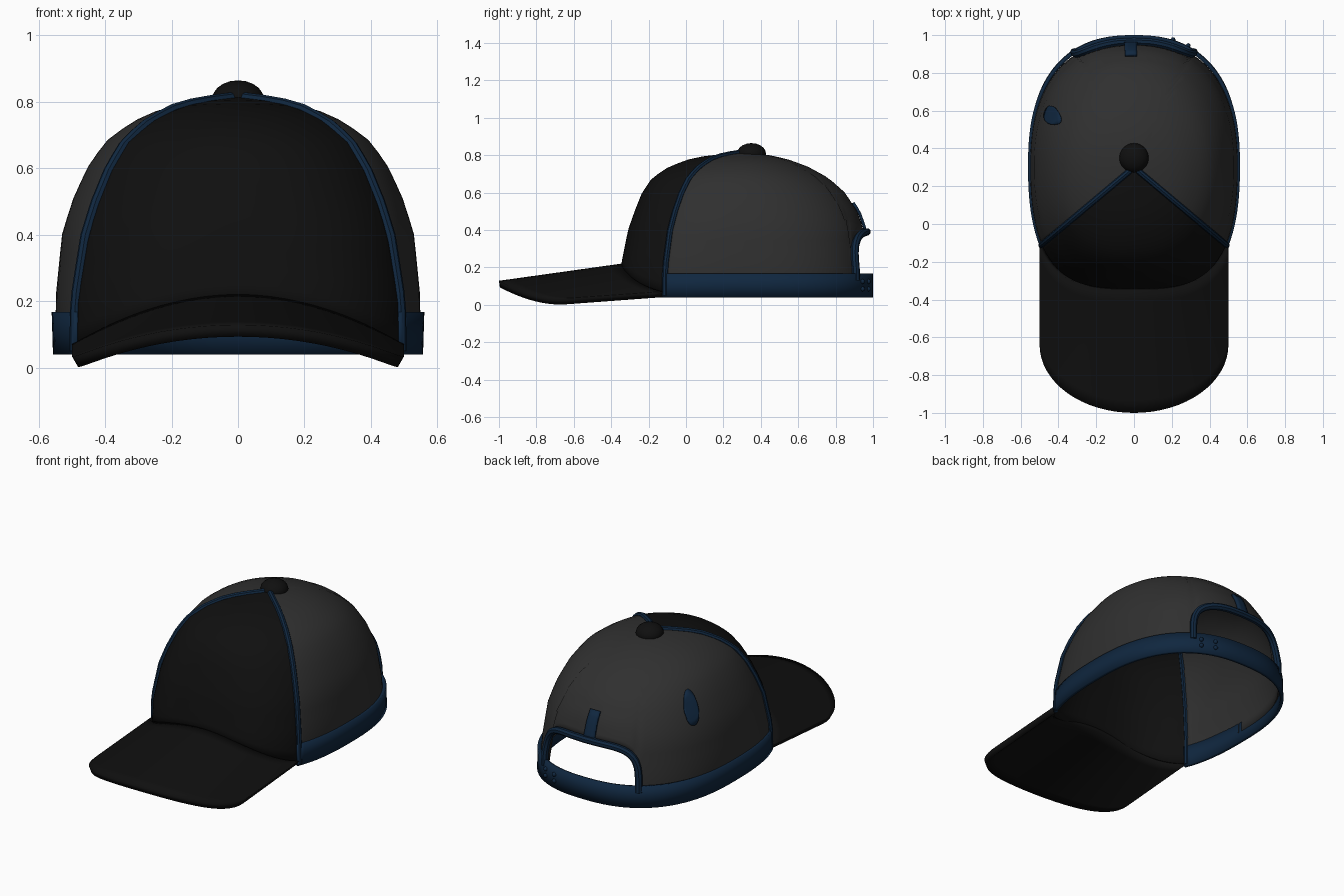
import bpy, bmesh, math
from math import sin, cos, radians, pi

if "Cube" in bpy.data.objects:
    bpy.data.objects.remove(bpy.data.objects["Cube"])

CY, TOP = 0.30, 0.815          # crown axis (y) and crown height
# crown profile: height, half width, reach to front, reach to back
PROFILE = [(0.04, .545, .64, .67), (0.20, .55, .65, .67), (0.40, .53, .61, .65),
           (0.50, .50, .575, .615), (0.60, .455, .535, .55), (0.68, .40, .48, .46),
           (0.74, .32, .39, .35), (0.78, .23, .28, .24), (0.80, .14, .18, .15),
           (TOP, 0, 0, 0)]


def material(name, rgb):
    m = bpy.data.materials.new(name)
    m.diffuse_color = (*rgb, 1)
    m.use_nodes = True
    m.node_tree.nodes["Principled BSDF"].inputs["Base Color"].default_value = m.diffuse_color
    return m


BLACK = material("black", (.0048, .0048, .0048))
GREY = material("dark_grey", (.029, .029, .029))
NAVY = material("navy", (.005, .02, .05))


def surf(theta, z, off=0.0):
    """Point on the crown at an azimuth (degrees) and height."""
    z = min(max(z, PROFILE[0][0]), TOP)
    for lo, hi in zip(PROFILE, PROFILE[1:]):
        if z <= hi[0]:
            break
    k = (z - lo[0]) / (hi[0] - lo[0])
    a, bf, bb = (lo[i] + (hi[i] - lo[i]) * k for i in (1, 2, 3))
    c, s = cos(radians(theta)), sin(radians(theta))
    b = bf if s < 0 else bb
    u = (z - .04) / (TOP - .04)
    p = 2 + (.5 + .7 * max(0, -s)) * (1 - u)
    r = 0 if a < 1e-6 else ((abs(c) / a) ** p + (abs(s) / b) ** p) ** (-1 / p)
    return ((r + off) * c, CY + (r + off) * s, z)


def finish(ob, mat, angle=40):
    ob.data.materials.clear()
    ob.data.materials.append(mat)
    bpy.ops.object.select_all(action='DESELECT')
    ob.select_set(True)
    bpy.context.view_layer.objects.active = ob
    bpy.ops.object.shade_smooth_by_angle(angle=radians(angle))
    return ob


def sheet(name, grid, mat, thick):
    """Thickened sheet from columns of points."""
    bm = bmesh.new()
    cols = [[bm.verts.new(p) for p in col] for col in grid]
    for c0, c1 in zip(cols, cols[1:]):
        for j in range(len(c0) - 1):
            bm.faces.new((c0[j], c1[j], c1[j + 1], c0[j + 1]))
    bmesh.ops.remove_doubles(bm, verts=bm.verts, dist=1e-5)
    me = bpy.data.meshes.new(name)
    bm.to_mesh(me)
    bm.free()
    ob = bpy.data.objects.new(name, me)
    bpy.context.collection.objects.link(ob)
    mod = ob.modifiers.new("thickness", 'SOLIDIFY')
    mod.thickness, mod.offset = thick, -1
    return finish(ob, mat)


def patch(name, t0, t1, n, low, high, rows, off, mat, thick, dome=False):
    """Piece of the crown surface between two azimuths and two height rules."""
    grid = []
    for i in range(n + 1):
        t = t0 + (t1 - t0) * i / n
        z0, z1 = low(t), high(t)
        col = []
        for j in range(rows + 1):
            f = sin(j / rows * pi / 2) if dome else j / rows
            col.append(surf(t, z0 + (z1 - z0) * f, off(t)))
        grid.append(col)
    return sheet(name, grid, mat, thick)


def piping(name, pts, radius):
    """Round cord along a path."""
    cu = bpy.data.curves.new(name, 'CURVE')
    cu.dimensions = '3D'
    cu.bevel_depth, cu.bevel_resolution, cu.use_fill_caps = radius, 2, True
    sp = cu.splines.new('POLY')
    sp.points.add(len(pts) - 1)
    for q, p in zip(sp.points, pts):
        q.co = (*p, 1)
    ob = bpy.data.objects.new(name, cu)
    bpy.context.collection.objects.link(ob)
    bpy.ops.object.select_all(action='DESELECT')
    ob.select_set(True)
    bpy.context.view_layer.objects.active = ob
    bpy.ops.object.convert(target='MESH')
    return finish(bpy.context.object, NAVY)


def ball(name, loc, scale, mat, seg=20):
    bpy.ops.mesh.primitive_uv_sphere_add(segments=seg, ring_count=seg // 2, location=loc)
    ob = bpy.context.object
    ob.name = name
    ob.scale = scale
    return finish(ob, mat)


# ---- rules for the lower edges
def brim_z(x, y):
    u = min(1, abs(x) / .5)
    return .22 + .14 * (y + .35) - (.145 + .07 * (y + .64)) * u * u


def front_edge(t):
    x, y, _ = surf(t, .15)
    return max(.045, brim_z(x, y) - .025)


ARCH = 27.5


def back_edge(t):
    d = abs(t - 90) / ARCH
    return .1 if d >= 1 else .15 + .24 * (1 - d ** 4) ** .25


SEAM = 40
flat = lambda t: 0.0
top = lambda t: TOP

# ---- crown panels
patch("front_panel", 180 + SEAM, 360 - SEAM, 40, front_edge, top, 18, flat, BLACK, .008, True)
patch("side_and_back_panel", -SEAM, 180 + SEAM, 104, back_edge, top, 18, flat, GREY, .008, True)

# ---- head band with rear strap
patch("head_band", -SEAM - 1, 181 + SEAM, 72, lambda t: .04, lambda t: .168, 2,
      lambda t: .012 + .018 * max(0, sin(radians(t))) ** 2, NAVY, .02)
for i, t in enumerate((66, 73)):
    for j, z in enumerate((.085, .125)):
        ball(f"strap_snap_{i}{j}", surf(t, z, .03), (.013, .013, .013), NAVY, 10)

# ---- seam piping on both sides of the front panel
for side, t in (("right", -SEAM), ("left", 180 + SEAM)):
    zs = [.05 + (TOP - .05) * sin(k / 20 * pi / 2) for k in range(20)]
    piping(f"{side}_seam_piping", [surf(t, z, .002) for z in zs], .016)

# ---- piping around the rear opening, and the tab above it
arch = []
for k in range(41):
    a = pi * k / 40
    c = cos(a)
    t = 90 - math.copysign(abs(c) ** .5, c) * ARCH
    arch.append(surf(t, .13 + .26 * max(0, sin(a)) ** .5, .016))
piping("rear_opening_piping", arch, .021)
patch("rear_tab", 88.5, 94.5, 3, lambda t: .39, lambda t: .55, 5, lambda t: .018, NAVY, .015)

# ---- small side patch
lens = lambda t: .09 * max(.02, 1 - ((t - 148) / 5) ** 2) ** .5
patch("side_patch", 143, 153, 10, lambda t: .55 - lens(t), lambda t: .55 + lens(t), 6,
      lambda t: .008, NAVY, .008)

# ---- top button
ball("top_button", (0, .35, .808), (.078, .078, .057), BLACK)

# ---- curved brim
grid = []
for i in range(33):
    u = sin(pi * (i / 32 - .5))
    x = .5 * u
    y_in = CY - .64 * (1 - abs(x / .55) ** 3.2) ** (1 / 3.2)
    y_out = -.64 - .36 * max(0, 1 - u * u) ** .5
    grid.append([(x, y, brim_z(x, y)) for y in
                 (y_out + (y_in - y_out) * j / 10 for j in range(11))])
sheet("brim", grid, BLACK, .036)
